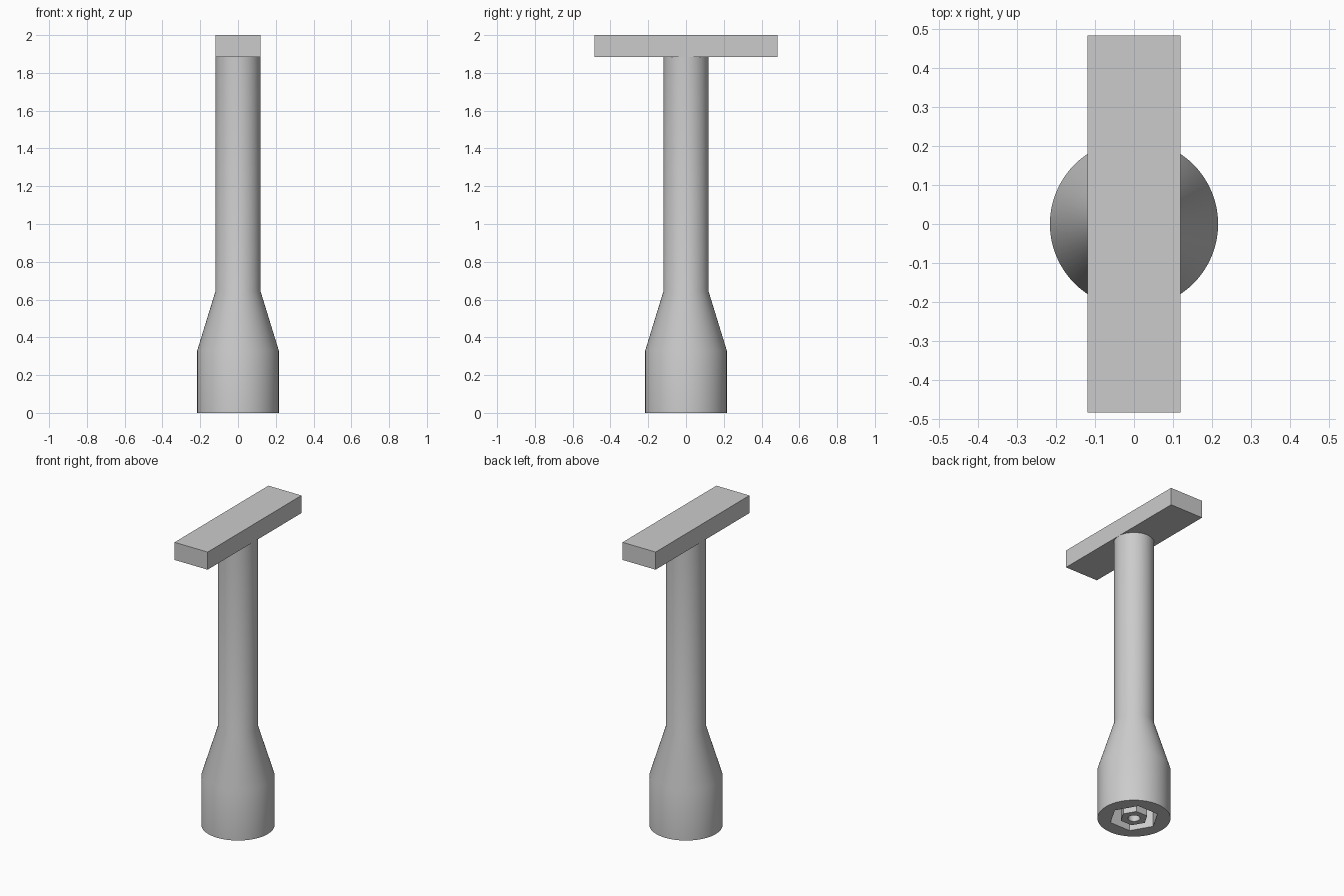
import bpy, bmesh, math

old = bpy.data.objects.get("Cube")
if old:
    bpy.data.objects.remove(old, do_unlink=True)

# Single plain metal colour
grey = bpy.data.materials.new("plain grey")
grey.use_nodes = True
colour = (0.6, 0.6, 0.6, 1)
grey.diffuse_color = colour
grey.node_tree.nodes["Principled BSDF"].inputs["Base Color"].default_value = colour


def lathe(name, profile, sides):
    """Closed solid of revolution about z from (radius, height) pairs, bottom to top."""
    bm = bmesh.new()
    rings = []
    for r, z in profile:
        angles = [2 * math.pi * i / sides for i in range(sides)]
        rings.append([bm.verts.new((r * math.cos(a), r * math.sin(a), z)) for a in angles])
    for low, high in zip(rings, rings[1:]):
        for i in range(sides):
            j = (i + 1) % sides
            bm.faces.new((low[i], low[j], high[j], high[i]))
    bm.faces.new(rings[0][::-1])
    bm.faces.new(rings[-1])
    mesh = bpy.data.meshes.new(name)
    bm.to_mesh(mesh)
    bm.free()
    mesh.materials.append(grey)
    obj = bpy.data.objects.new(name, mesh)
    bpy.context.collection.objects.link(obj)
    return obj


def activate(obj):
    bpy.ops.object.select_all(action='DESELECT')
    obj.select_set(True)
    bpy.context.view_layer.objects.active = obj


def drill(obj, radius, depth, sides):
    """Cut a straight recess up into the underside."""
    cutter = lathe("cutter", [(radius, -0.1), (radius, depth)], sides)
    cutter.hide_render = True
    mod = obj.modifiers.new("recess", 'BOOLEAN')
    mod.operation = 'DIFFERENCE'
    mod.solver = 'EXACT'
    mod.object = cutter
    activate(obj)
    bpy.ops.object.modifier_apply(modifier=mod.name)
    bpy.data.objects.remove(cutter, do_unlink=True)


SOCKET_DEPTH = 0.3

# Shaft flaring into the socket head, with a hexagonal recess
shaft = lathe("socket_shaft", [(0.216, 0), (0.216, 0.33), (0.119, 0.645), (0.119, 1.885)], 64)
drill(shaft, 0.148, SOCKET_DEPTH, 6)

# Hollow hexagonal pin inside the recess
pin = lathe("hex_pin", [(0.083, 0), (0.083, SOCKET_DEPTH)], 6)
drill(pin, 0.036, SOCKET_DEPTH - 0.02, 32)

for part in (shaft, pin):
    activate(part)
    bpy.ops.object.shade_smooth_by_angle(angle=math.radians(30))

# Flat cross handle on top
bpy.ops.mesh.primitive_cube_add(size=1, location=(0, 0, 1.9425))
handle = bpy.context.object
handle.name = "cross_handle"
handle.scale = (0.239, 0.968, 0.115)
bpy.ops.object.transform_apply(location=False, rotation=False, scale=True)
handle.data.materials.append(grey)
